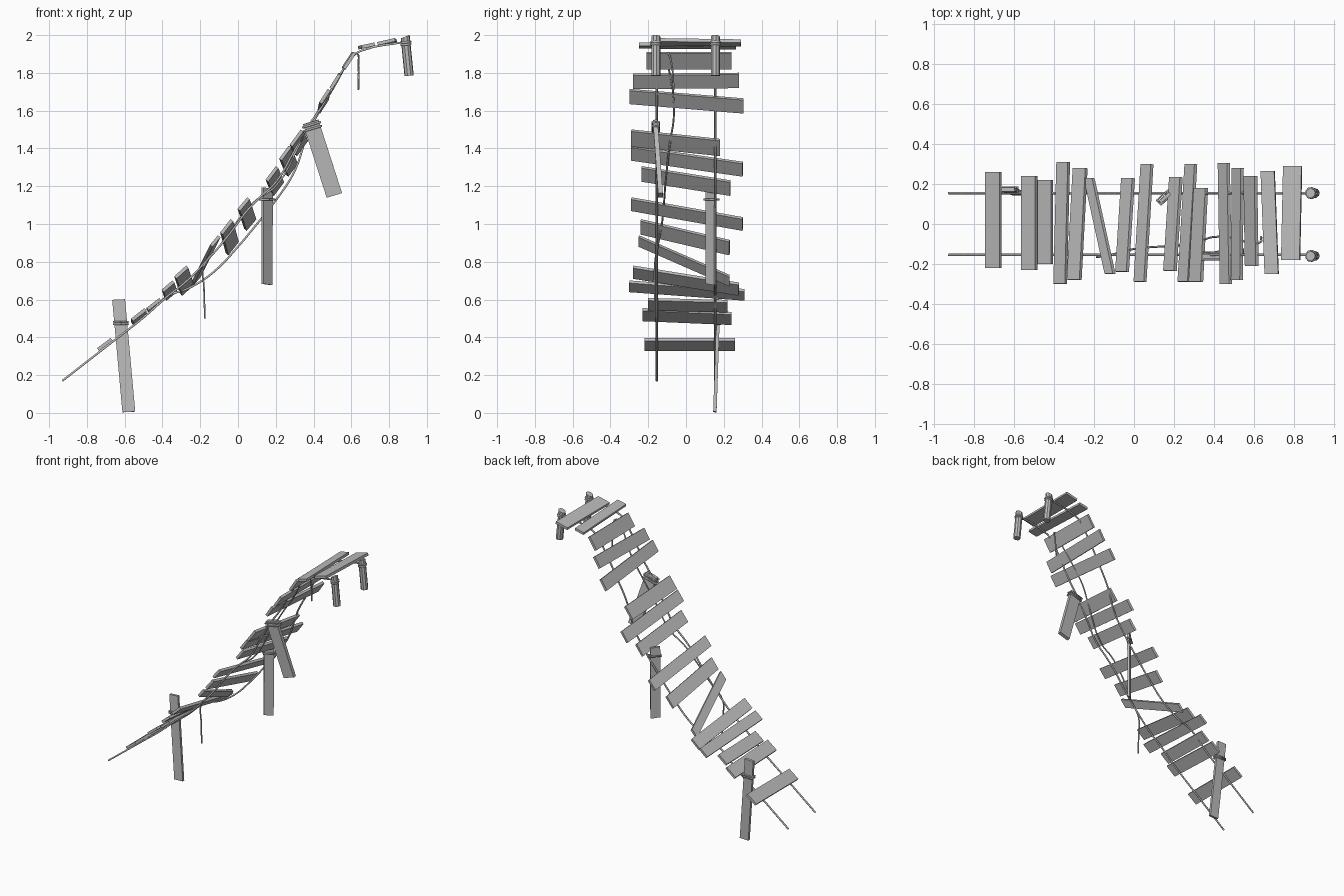
import bpy, bmesh, math
from mathutils import Vector, Matrix

cube = bpy.data.objects.get("Cube")
if cube:
    bpy.data.objects.remove(cube, do_unlink=True)

# One weathered grey for wood and rope
grey = bpy.data.materials.new("weathered_grey")
grey.use_nodes = True
COLOR = (0.5, 0.5, 0.5, 1)
grey.diffuse_color = COLOR
grey.node_tree.nodes["Principled BSDF"].inputs["Base Color"].default_value = COLOR


def finish(name, bm):
    mesh = bpy.data.meshes.new(name)
    bmesh.ops.recalc_face_normals(bm, faces=bm.faces)
    bm.to_mesh(mesh)
    bm.free()
    mesh.materials.append(grey)
    obj = bpy.data.objects.new(name, mesh)
    bpy.context.collection.objects.link(obj)
    return obj


def board(name, a, b, side, width, thick):
    """Flat board running from a to b, its width along side."""
    a, b, side = Vector(a), Vector(b), Vector(side).normalized()
    along = b - a
    normal = side.cross(along).normalized()
    bm = bmesh.new()
    bmesh.ops.create_cube(bm, size=1)
    for v in bm.verts:
        x, y, z = v.co
        v.co = (a + b) / 2 + side * width * x + along * y + normal * thick * z
    return finish(name, bm)


def rope(name, points, radius=0.006, closed=False):
    curve = bpy.data.curves.new(name, "CURVE")
    curve.dimensions = "3D"
    curve.bevel_depth = radius
    curve.bevel_resolution = 1
    curve.resolution_u = 4
    curve.use_fill_caps = True
    spline = curve.splines.new("POLY" if closed else "BEZIER")
    pts = spline.points if closed else spline.bezier_points
    pts.add(len(points) - 1)
    for p, co in zip(pts, points):
        if closed:
            p.co = (*co, 1)
        else:
            p.co = co
            p.handle_left_type = p.handle_right_type = "AUTO"
    spline.use_cyclic_u = closed
    curve.materials.append(grey)
    obj = bpy.data.objects.new(name, curve)
    bpy.context.collection.objects.link(obj)
    return obj


def lashing(name, center, u, v, sides=4):
    """Closed rope loop around a post; u and v are half-extents."""
    c, u, v = Vector(center), Vector(u), Vector(v)
    if sides == 4:
        pts = [c + u + v, c - u + v, c - u - v, c + u - v]
    else:
        angles = [math.tau * i / sides for i in range(sides)]
        pts = [c + u * math.cos(t) + v * math.sin(t) for t in angles]
    rope(name, pts, 0.006, True)


# Treads: right end (x, y, z), left end (x, y, z), width, slope in degrees
treads = [
    (-.705, -.22, .362, -.705, .26, .362, .09, 37),
    (-.525, -.23, .52, -.525, .24, .50, .09, 38),
    (-.445, -.20, .575, -.445, .22, .565, .085, 38),
    (-.370, -.30, .67, -.355, .31, .625, .075, 40),
    (-.300, -.28, .745, -.270, .28, .655, .085, 42),
    (-.120, -.25, .91, -.225, .23, .70, .065, 50),
    (-.060, -.24, .985, -.030, .23, .875, .09, 52),
    (.030, -.29, 1.105, .065, .30, 1.0, .08, 50),
    (.180, -.235, 1.265, .210, .235, 1.19, .09, 53),
    (.250, -.29, 1.375, .285, .30, 1.29, .085, 54),
    (.310, -.29, 1.455, .335, .18, 1.405, .1, 54),
    (.460, -.30, 1.675, .450, .305, 1.625, .085, 57),
    (.515, -.28, 1.755, .520, .28, 1.76, .085, 58),
    (.590, -.21, 1.865, .583, .24, 1.865, .1, 57),
    (.690, -.25, 1.945, .670, .265, 1.94, .07, 12),
    (.785, -.18, 1.965, .795, .29, 1.958, .095, 13),
]
for i, (ax, ay, az, bx, by, bz, width, slope) in enumerate(treads):
    s = math.radians(slope)
    board(f"tread_{i + 1}", (ax, ay, az), (bx, by, bz),
          (math.cos(s), 0, math.sin(s)), width, 0.018)

# Two carrying ropes sharing both ends, the left one sagging lower
lower = [(-.93, .17), (-.66, .38), (-.5, .505), (-.37, .62)]
upper = [(.45, 1.63), (.54, 1.79), (.615, 1.895), (.66, 1.92), (.89, 1.965)]
right_mid = [(-.28, .69), (-.18, .79), (-.05, .94), (.04, 1.06), (.12, 1.145),
             (.2, 1.22), (.3, 1.39), (.38, 1.53)]
left_mid = [(-.26, .66), (-.13, .745), (0, .88), (.1, 1.0), (.2, 1.125),
            (.3, 1.28), (.37, 1.48)]
for name, y, mid in (("right_rope", -.155, right_mid), ("left_rope", .155, left_mid)):
    rope(name, [(x, y, z) for x, z in lower + mid + upper])

# Loose rope with both ends hanging
rope("loose_rope", [
    (-.175, -.165, .5), (-.18, -.165, .66), (-.18, -.165, .78), (-.1, -.15, .88),
    (0, -.125, 1.02), (.1, -.115, 1.13), (.2, -.11, 1.2), (.33, -.085, 1.43),
    (.4, -.065, 1.56), (.5, -.07, 1.71), (.58, -.095, 1.85), (.625, -.095, 1.905),
    (.637, -.075, 1.84), (.637, -.065, 1.71)], 0.005)

# Broken board posts
board("lower_post", (-.578, .153, .005), (-.632, .173, .6), (1, 0, .05), .068, .018)
board("upper_post", (.51, -.135, 1.152), (.385, -.163, 1.54), (1, 0, .3), .085, .025)
board("middle_post", (.153, .132, .68), (.155, .132, 1.19), (1, .9, -.15), .066, .016)

# Lashings around the board posts
for k in (0, 1):
    lashing(f"lower_lashing_{k + 1}", (-.62, .168, .47 + k * .012),
            (.038, 0, 0), (0, .015, 0))
    lashing(f"upper_lashing_{k + 1}", (.395 - k * .006, -.16, 1.505 + k * .02),
            (.047, 0, .014), (0, .018, 0))
lashing("middle_lashing", (.155, .135, 1.13), (.03, .027, 0), (.01, -.011, 0))

# Round anchor posts at the top, leaning slightly
for name, y in (("right", -.16), ("left", .155)):
    top, bottom = Vector((.885, y, 1.99)), Vector((.906, y, 1.785))
    axis = top - bottom
    bm = bmesh.new()
    bmesh.ops.create_cone(bm, cap_ends=True, segments=9, radius1=.025,
                          radius2=.024, depth=axis.length)
    turn = Vector((0, 0, 1)).rotation_difference(axis).to_matrix().to_4x4()
    bm.transform(Matrix.Translation((top + bottom) / 2) @ turn)
    # chipped, slanted top cut
    for v in bm.verts:
        if v.co.z > 1.9:
            v.co.z += (v.co.x - .885) * .3 + .002
    finish(f"{name}_anchor_post", bm)
    for k in (0, 1):
        lashing(f"{name}_anchor_lashing_{k + 1}", (.888, y, 1.962 - k * .012),
                (.025, 0, .003), (0, .025, 0), 9)
